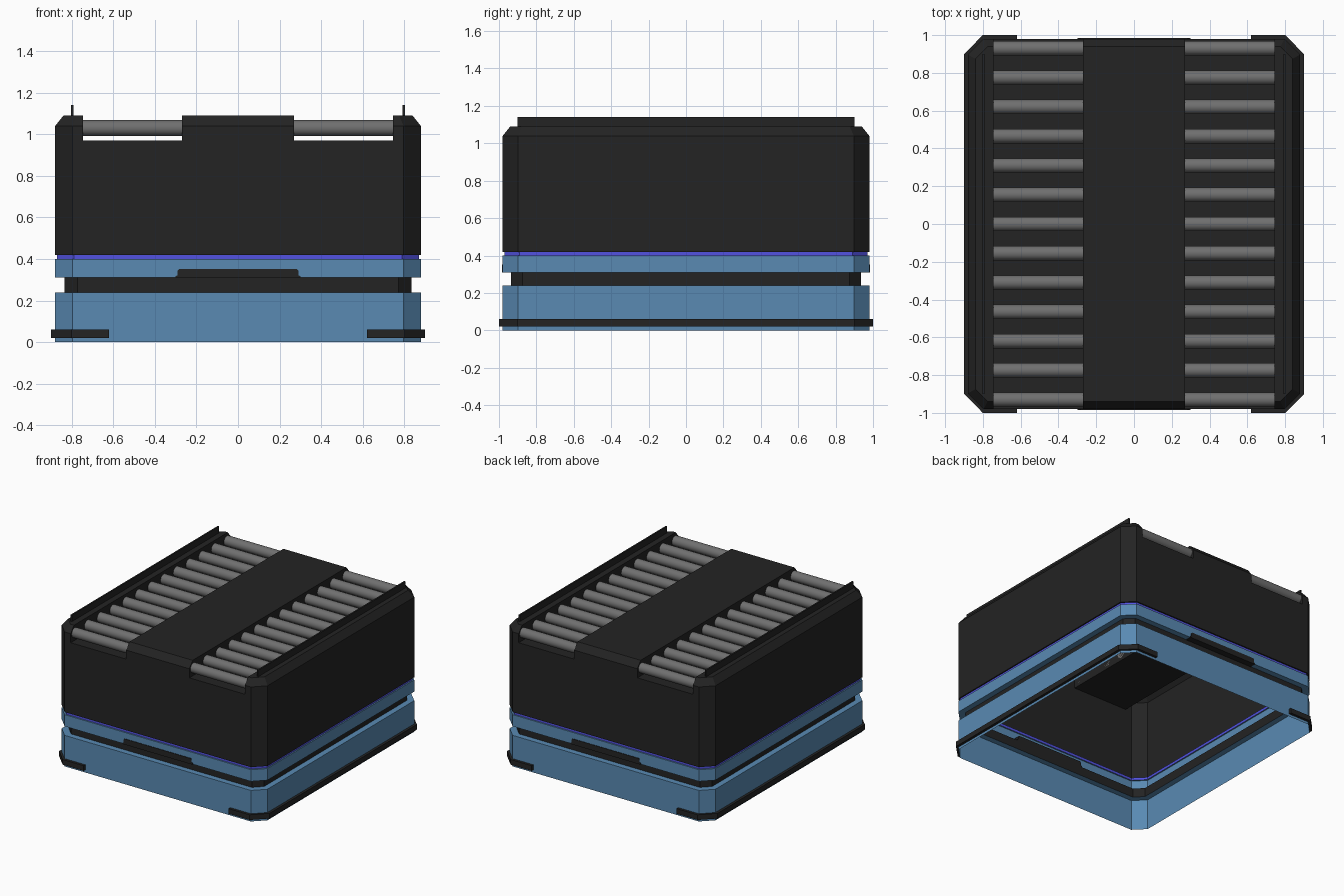
import bpy, bmesh, math
from mathutils import Vector, Matrix

if "Cube" in bpy.data.objects:
    bpy.data.objects.remove(bpy.data.objects["Cube"])


def material(name, r, g, b):
    m = bpy.data.materials.new(name)
    m.diffuse_color = (r, g, b, 1)
    m.use_nodes = True
    m.node_tree.nodes["Principled BSDF"].inputs["Base Color"].default_value = m.diffuse_color
    return m


BLACK = material("matte black", 0.017, 0.017, 0.017)
BLUE = material("steel blue", 0.10, 0.255, 0.45)
VIOLET = material("violet blue", 0.085, 0.085, 0.75)
GREY = material("roller grey", 0.16, 0.16, 0.16)


def finish(bm, name, mat):
    me = bpy.data.meshes.new(name)
    bm.to_mesh(me)
    bm.free()
    me.materials.append(mat)
    ob = bpy.data.objects.new(name, me)
    bpy.context.collection.objects.link(ob)
    return ob


def octagon(hx, hy, c):
    return [(hx - c, -hy), (hx, -hy + c), (hx, hy - c), (hx - c, hy),
            (-hx + c, hy), (-hx, hy - c), (-hx, -hy + c), (-hx + c, -hy)]


def loft(rings, cap=False):
    """Open cut-corner shell through rings of (half x, half y, cut, z)."""
    bm = bmesh.new()
    loops = [[bm.verts.new((x, y, z)) for x, y in octagon(hx, hy, c)]
             for hx, hy, c, z in rings]
    for a, b in zip(loops, loops[1:]):
        for i in range(8):
            j = (i + 1) % 8
            bm.faces.new((a[i], a[j], b[j], b[i]))
    if cap:
        bm.faces.new(loops[-1])
    return bm


def prism(name, mat, outline, y0, y1):
    """Solid from an x,z outline, extruded along y."""
    bm = bmesh.new()
    a = [bm.verts.new((x, y0, z)) for x, z in outline]
    b = [bm.verts.new((x, y1, z)) for x, z in outline]
    n = len(outline)
    bm.faces.new(a)
    bm.faces.new(b[::-1])
    for i in range(n):
        bm.faces.new((a[i], b[i], b[(i + 1) % n], a[(i + 1) % n]))
    bmesh.ops.recalc_face_normals(bm, faces=bm.faces)
    return finish(bm, name, mat)


X, Y, C = 0.88, 0.98, 0.083
GX, GY, GC = 0.835, 0.935, 0.062
X0, X1, FLOOR, SHOULDER, TOP = 0.27, 0.745, 0.97, 1.04, 1.09

# Lower hull: blue bands, black groove, violet strip (hollow, open below)
finish(loft([(X, Y, C, 0), (X, Y, C, 0.24), (GX, GY, GC, 0.24)]), "base_band", BLUE)
finish(loft([(GX, GY, GC, 0.24), (GX, GY, GC, 0.31)]), "groove", BLACK)
finish(loft([(GX, GY, GC, 0.31), (X, Y, C, 0.31), (X, Y, C, 0.40),
             (0.87, 0.97, 0.08, 0.40)]), "upper_band", BLUE)
finish(loft([(0.87, 0.97, 0.08, 0.40), (0.87, 0.97, 0.08, 0.42)]), "light_strip", VIOLET)

# Upper body with two roller channels cut through the top
bm = loft([(0.87, 0.97, 0.08, 0.42), (X, Y, C, 0.42), (X, Y, C, SHOULDER),
           (X - 0.04, Y - 0.04, 0.065, TOP)], cap=True)
cuts = [((x, 0, 0), (1, 0, 0)) for x in (-X1, -X0, X0, X1)] + [((0, 0, FLOOR), (0, 0, 1))]
for co, no in cuts:
    bmesh.ops.bisect_plane(bm, geom=bm.verts[:] + bm.edges[:] + bm.faces[:],
                           plane_co=co, plane_no=no)
gone = []
for f in bm.faces:
    c = f.calc_center_median()
    if X0 < abs(c.x) < X1 and c.z > FLOOR:
        gone.append(f)
bmesh.ops.delete(bm, geom=gone, context='FACES')
side = [(-Y, FLOOR), (Y, FLOOR), (Y, SHOULDER), (Y - 0.04, TOP), (-Y + 0.04, TOP), (-Y, SHOULDER)]
for s in (-1, 1):
    floor = [(s * X0, -Y, FLOOR), (s * X1, -Y, FLOOR), (s * X1, Y, FLOOR), (s * X0, Y, FLOOR)]
    bm.faces.new([bm.verts.new(p) for p in (floor if s > 0 else floor[::-1])])
    for x, flip in ((X0, s < 0), (X1, s > 0)):
        pts = [(s * x, y, z) for y, z in side]
        bm.faces.new([bm.verts.new(p) for p in (pts[::-1] if flip else pts)])
bmesh.ops.remove_doubles(bm, verts=bm.verts, dist=1e-4)
finish(bm, "upper_body", BLACK)

for s, label in ((-1, "left"), (1, "right")):
    # Rollers
    bm = bmesh.new()
    for i in range(13):
        m = (Matrix.Translation((s * (X0 + X1) / 2, (i - 6) * 0.155, 1.03))
             @ Matrix.Rotation(math.pi / 2, 4, 'Y'))
        bmesh.ops.create_cone(bm, cap_ends=True, segments=24, radius1=0.038,
                              radius2=0.038, depth=X1 - X0, matrix=m)
    ob = finish(bm, label + "_rollers", GREY)
    bpy.ops.object.select_all(action='DESELECT')
    ob.select_set(True)
    bpy.context.view_layer.objects.active = ob
    bpy.ops.object.shade_smooth_by_angle(angle=math.radians(40))

    # Thin guide rail on the top edge
    a, b = s * 0.791, s * 0.803
    prism(label + "_guide_rail", BLACK, [(a, TOP - 0.005), (b, TOP - 0.005), (b, 1.14), (a, 1.14)], -0.9, 0.9)

    # Bumper strip wrapping the side and both corners
    outer = [(0.62, -1), (0.8, -1), (0.9, -0.9), (0.9, 0.9), (0.8, 1), (0.62, 1)]
    inner = [(0.62, -Y), (X - C, -Y), (X, -Y + C), (X, Y - C), (X - C, Y), (0.62, Y)]
    bm = bmesh.new()
    rows = [[bm.verts.new((s * x, y, z)) for x, y in pts]
            for pts, z in ((inner, 0.02), (outer, 0.02), (outer, 0.06), (inner, 0.06))]
    for p, q in zip(rows, rows[1:]):
        for i in range(5):
            bm.faces.new((p[i], p[i + 1], q[i + 1], q[i]))
    for i in (0, 5):
        bm.faces.new([r[i] for r in rows])
    bmesh.ops.recalc_face_normals(bm, faces=bm.faces)
    if bm.faces:
        bm.faces.ensure_lookup_table()
        big = max(bm.faces, key=lambda f: abs(f.calc_center_median().x))
        if big.normal.x * s < 0:
            bmesh.ops.reverse_faces(bm, faces=bm.faces[:])
    finish(bm, label + "_bumper", BLACK)

# Sensor windows above the groove, front and back
half = [(0.30, 0.308), (0.30, 0.318), (0.29, 0.322), (0.29, 0.345), (0.283, 0.352)]
outline = half + [(-x, z) for x, z in reversed(half)]
for s, label in ((-1, "front"), (1, "back")):
    prism(label + "_sensor_window", BLACK, outline, s * GY, s * (Y + 0.004))
